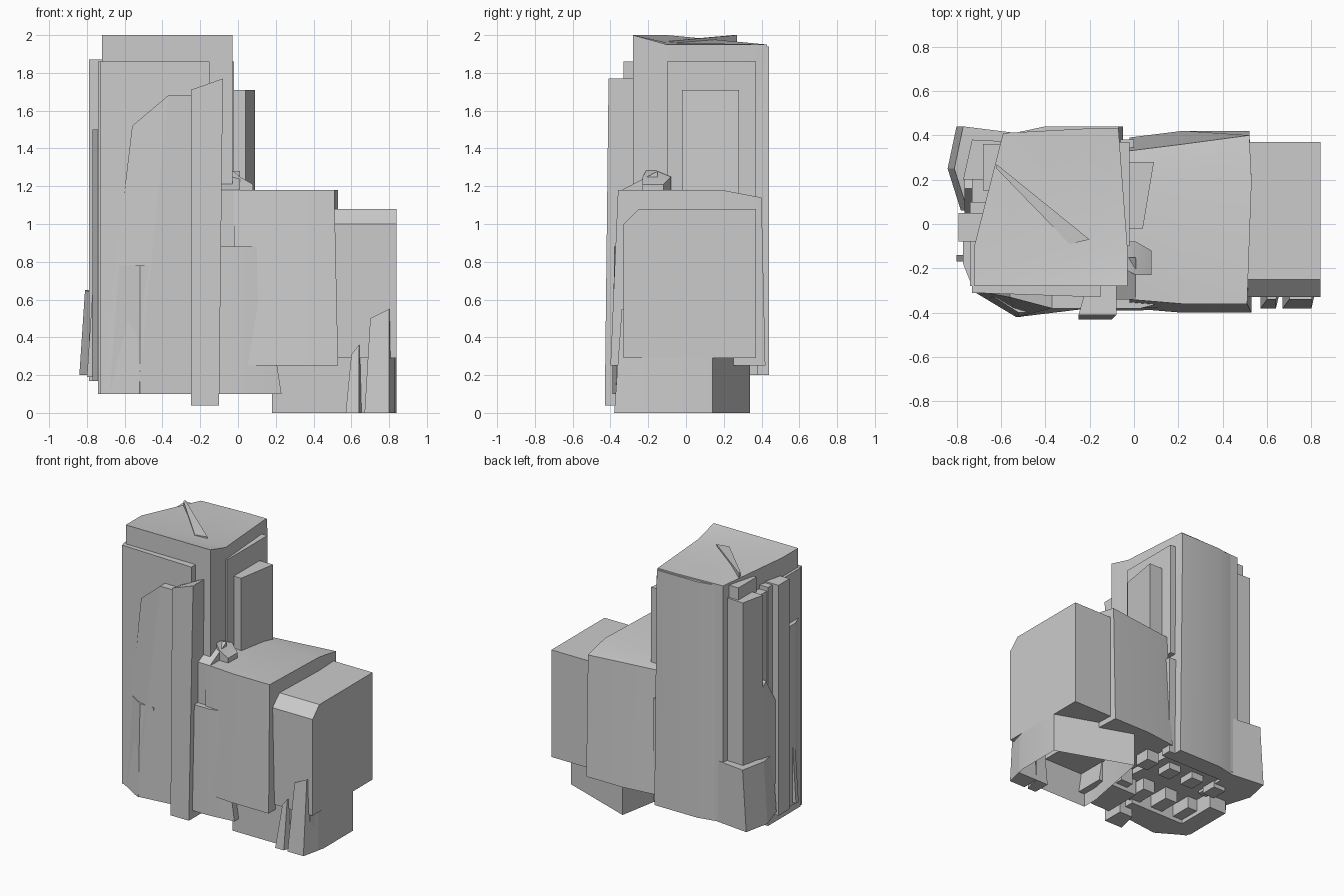
import bpy, bmesh
from mathutils import Vector

cube = bpy.data.objects.get("Cube")
if cube:
    bpy.data.objects.remove(cube, do_unlink=True)

grey = bpy.data.materials.new("light_grey")
grey.use_nodes = True
tone = (.6, .6, .6, 1)
grey.diffuse_color = tone
grey.node_tree.nodes["Principled BSDF"].inputs["Base Color"].default_value = tone


def block(name, right, left, front, back, bottom, top, edits=None, hollow=False, **cuts):
    """A box, optionally cut along an axis (x=, y=, z=), whose named corners are then nudged."""
    low, high = Vector((right, front, bottom)), Vector((left, back, top))
    places = dict(right=(0, right), left=(0, left), front=(1, front),
                  back=(1, back), bottom=(2, bottom), top=(2, top))
    bm = bmesh.new()
    bmesh.ops.create_cube(bm, size=1)
    for vert in bm.verts:
        vert.co = (low + high) / 2 + vert.co * (high - low)
    # Cut lines are addressed as cut_x, cut_y and cut_z
    for axis, value in cuts.items():
        index = "xyz".index(axis)
        places["cut_" + axis] = (index, value)
        normal = Vector.Fill(3, 0)
        normal[index] = 1
        geometry = [*bm.verts, *bm.edges, *bm.faces]
        bmesh.ops.bisect_plane(bm, geom=geometry, plane_co=normal * value, plane_no=normal)
    # Nudge every corner that matches all the words of a phrase
    start = [(vert, vert.co.copy()) for vert in bm.verts]
    for phrase, nudge in (edits or {}).items():
        rules = [places[word] for word in phrase.split()]
        for vert, origin in start:
            if all(abs(origin[index] - value) < .001 for index, value in rules):
                for axis, amount in nudge.items():
                    vert.co["xyz".index(axis)] += amount
    bmesh.ops.recalc_face_normals(bm, faces=bm.faces)
    if hollow:
        floor = [face for face in bm.faces if face.normal.z < -.9]
        bmesh.ops.delete(bm, geom=floor, context="FACES")
    mesh = bpy.data.meshes.new(name)
    bm.to_mesh(mesh)
    bm.free()
    mesh.materials.append(grey)
    obj = bpy.data.objects.new(name, mesh)
    bpy.context.collection.objects.link(obj)
    bpy.context.view_layer.objects.active = obj
    obj.select_set(True)
    bpy.ops.object.shade_smooth_by_angle(angle=.25)
    obj.select_set(False)


# Tower core with a sagging roof
block("tower_core", right=-.72, left=-.03, front=-.28, back=.43, bottom=.22, top=2,
      x=-.22, y=-.1,
      edits={"top cut_x cut_y": dict(z=-.04),
             "top left cut_y": dict(z=-.05),
             "top back": dict(z=-.05),
             "left back": dict(x=-.04),
             "right back": dict(x=.13, y=-.02)})
block("roof_shoulder", right=-.68, left=-.5, front=.15, back=.36, bottom=1.7, top=1.94)
block("roof_crease", right=-.62, left=-.2, front=-.09, back=-.07, bottom=1.9, top=2,
      edits={"right": dict(y=.34),
             "front left": dict(x=-.09),
             "left top": dict(z=-.03)})

# Front cladding
block("front_panel", right=-.73, left=-.15, front=-.33, back=-.2, bottom=.1, top=1.86,
      edits={"front right": dict(y=.02)})
block("front_bulge", right=-.73, left=-.2, front=-.38, back=-.2, bottom=.1, top=1.68,
      x=-.37,
      edits={"front right": dict(y=.08),
             "top right": dict(x=.17, z=-.16),
             "top front right": dict(y=-.03),
             "bottom cut_x": dict(x=-.16),
             "bottom front cut_x": dict(y=-.04)})
block("front_lower_panel", right=-.68, left=-.41, front=-.4, back=-.2, bottom=.1, top=.78,
      x=-.52,
      edits={"front right": dict(y=.07),
             "top right": dict(x=.05),
             "bottom front cut_x": dict(y=-.02)})
block("front_pilaster", right=-.25, left=-.08, front=-.43, back=-.27, bottom=.04, top=1.77,
      edits={"top right": dict(z=-.06),
             "top front": dict(y=.02),
             "bottom left": dict(x=-.02),
             "back right": dict(x=.04)})

# Outer flank of the tower
block("flank_corner", right=-.74, left=-.6, front=-.28, back=.1, bottom=.1, top=1.86)
block("flank_strip", right=-.79, left=-.6, front=-.08, back=.05, bottom=.17, top=1.87)
block("flank_panel_front", right=-.77, left=-.6, front=-.28, back=-.05, bottom=.17, top=1.5,
      y=-.18, edits={"right front": dict(x=.04)})
block("flank_panel_back", right=-.77, left=-.53, front=.2, back=.38, bottom=.4, top=1.85,
      edits={"right back": dict(x=.04),
             "left back": dict(y=-.01)})
block("flank_recess", right=-.73, left=-.6, front=.04, back=.22, bottom=.4, top=1.83)
block("flank_arch", right=-.765, left=-.6, front=.04, back=.21, bottom=.4, top=1.2,
      y=.16,
      edits={"top front": dict(z=-.2),
             "top back": dict(z=-.05)})
block("flank_foot", right=-.84, left=-.53, front=.06, back=.43, bottom=.2, top=.65,
      y=.25,
      edits={"right front": dict(x=.06),
             "right back": dict(x=.04, y=.01),
             "left back": dict(y=-.02),
             "top right": dict(x=.03),
             "top front": dict(z=-.03)})
block("flank_fin", right=-.8, left=-.7, front=-.17, back=-.14, bottom=.19, top=.65,
      edits={"top right": dict(x=.03)})

# Back cladding, wider towards the ground
block("back_panel", right=-.54, left=-.07, front=.3, back=.44, bottom=.2, top=1.94,
      x=-.4,
      edits={"bottom left": dict(x=.02),
             "back right": dict(y=-.03)})

# Inner side of the tower
block("inner_panel", right=-.1, left=-.02, front=-.1, back=.37, bottom=1, top=1.86)
block("inner_plate", right=-.05, left=.09, front=-.02, back=.28, bottom=1, top=1.71,
      edits={"left front": dict(x=-.05)})
block("corner_post", right=-.09, left=.01, front=-.34, back=-.15, bottom=.1, top=1.28,
      edits={"top front": dict(z=-.1)})
block("corner_lump", right=-.05, left=.08, front=-.23, back=-.08, bottom=1.1, top=1.25,
      x=.01,
      edits={"top left": dict(z=-.04),
             "top right front": dict(z=.05),
             "left back": dict(y=-.04),
             "right front": dict(y=.03)})
block("back_seam_strip", right=-.06, left=0, front=.3, back=.38, bottom=.2, top=.95)

# Middle block with a dipped, skewed top
block("middle_block", right=-.02, left=.53, front=-.38, back=.42, bottom=.25, top=1.18,
      x=.22, y=.19,
      edits={"top back": dict(y=-.06, z=-.04),
             "top back left": dict(y=.04),
             "top front": dict(y=.02),
             "bottom front": dict(y=-.02),
             "top left front": dict(x=-.02),
             "left back": dict(x=-.01),
             "right front": dict(y=.02),
             "right back": dict(y=-.03),
             "top cut_x cut_y": dict(z=-.02)})
block("middle_front_skirt", right=-.1, left=.23, front=-.39, back=-.1, bottom=.1, top=.88,
      x=.03,
      edits={"top left": dict(x=-.12),
             "top front": dict(y=.01),
             "left front": dict(y=.02)})

# End block with a bevelled front top edge
block("end_block", right=.45, left=.84, front=-.33, back=.37, bottom=.29, top=1.08,
      y=-.25, edits={"top front": dict(z=-.08)})

# Angular base, open underneath, with two front feet
block("base", right=.18, left=.84, front=-.32, back=.34, bottom=0, top=.31, hollow=True,
      y=-.2,
      edits={"left back": dict(y=-.2),
             "right back": dict(x=.1),
             "left front": dict(x=-.03)})
for name, right, left, height in (("foot_inner", .57, .64, .36), ("foot_outer", .67, .8, .55)):
    block("front_" + name, right, left, front=-.38, back=-.25, bottom=0, top=height,
          edits={"top front": dict(y=.04),
                 "top right": dict(x=.03, z=-.05),
                 "left back": dict(x=.03)})

# Clustered blocks beneath the tower
for row, (front, back) in enumerate(((-.22, -.04), (.12, .24))):
    for column in range(4):
        right = -.62 + column * .2
        block(f"underside_block_{row}_{column}", right, right + .1, front, back,
              bottom=.13 + row * .04, top=.3)
